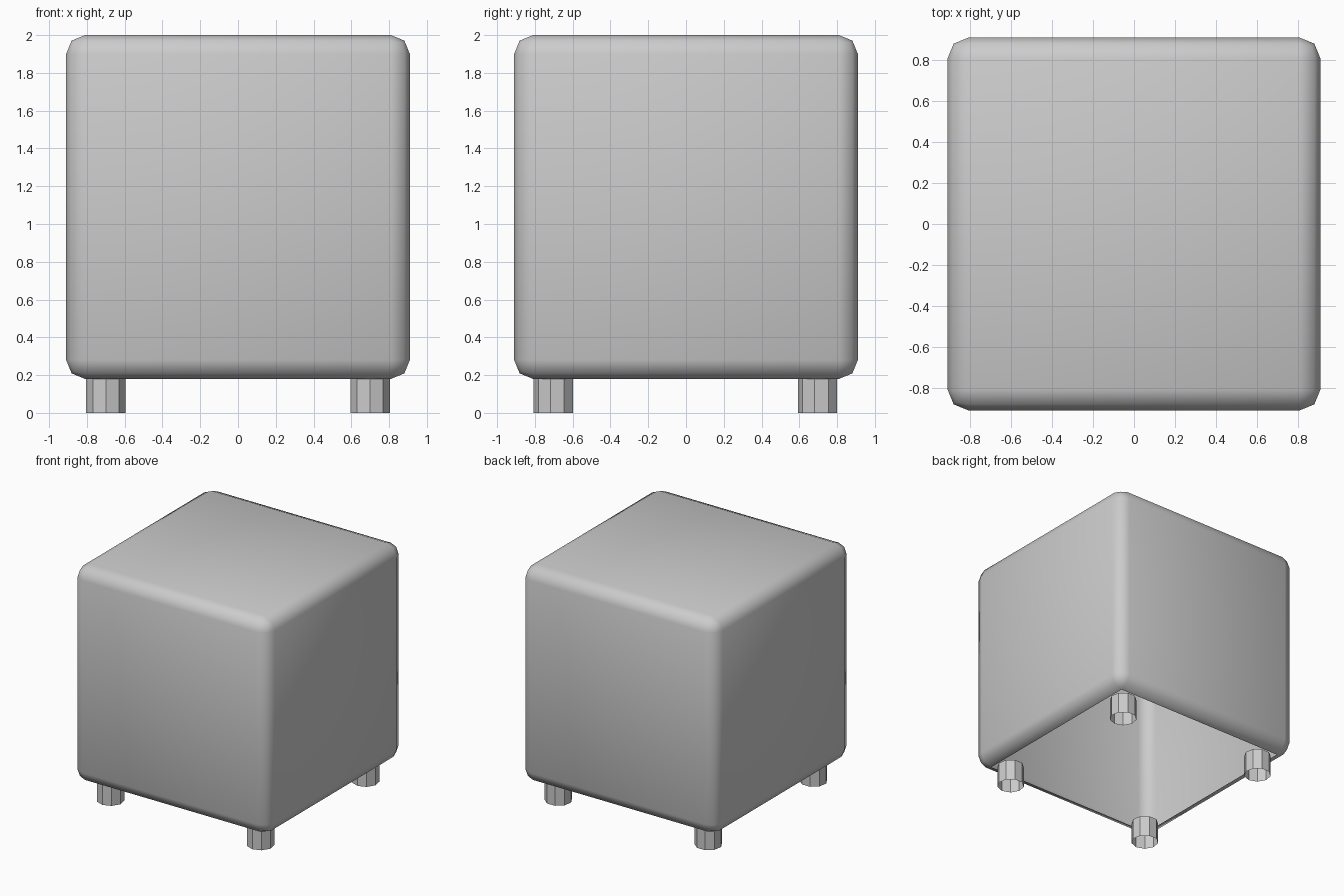
import bpy
import bmesh
import math

cube = bpy.data.objects.get("Cube")
if cube:
    bpy.data.objects.remove(cube, do_unlink=True)

WIDTH = 1.82
BASE = 0.18
BEVEL = 0.1
LEG_RADIUS = 0.107
LEG_OFFSET = 0.70
LEG_SIDES = 9

# Single grey material
grey = bpy.data.materials.new("light_grey")
grey.use_nodes = True
colour = (0.6, 0.6, 0.6, 1)
grey.diffuse_color = colour
grey.node_tree.nodes["Principled BSDF"].inputs["Base Color"].default_value = colour


def add_object(name, bm, smooth):
    mesh = bpy.data.meshes.new(name)
    for face in bm.faces:
        face.smooth = smooth
    bm.to_mesh(mesh)
    bm.free()
    mesh.materials.append(grey)
    obj = bpy.data.objects.new(name, mesh)
    bpy.context.collection.objects.link(obj)
    return obj


# Cushion: rounded cube shell, open underneath
bm = bmesh.new()
bmesh.ops.create_cube(bm, size=WIDTH)
bmesh.ops.bevel(bm, geom=bm.edges[:], offset=BEVEL, segments=2,
                profile=0.5, affect='EDGES')
bm.normal_update()
underside = min(bm.faces, key=lambda f: f.calc_center_median().z)
bmesh.ops.delete(bm, geom=[underside], context='FACES')
cushion = add_object("cushion", bm, True)
cushion.location.z = BASE + WIDTH / 2

# Four open tube legs, one under each corner
for depth, y in (("front", -LEG_OFFSET), ("back", LEG_OFFSET)):
    for side, x in (("right", -LEG_OFFSET), ("left", LEG_OFFSET)):
        bm = bmesh.new()
        bmesh.ops.create_cone(bm, cap_ends=False, segments=LEG_SIDES,
                              radius1=LEG_RADIUS, radius2=LEG_RADIUS, depth=BASE)
        leg = add_object(f"{depth}_{side}_leg", bm, False)
        leg.location = (x, y, BASE / 2)
        leg.rotation_euler.z = math.pi
